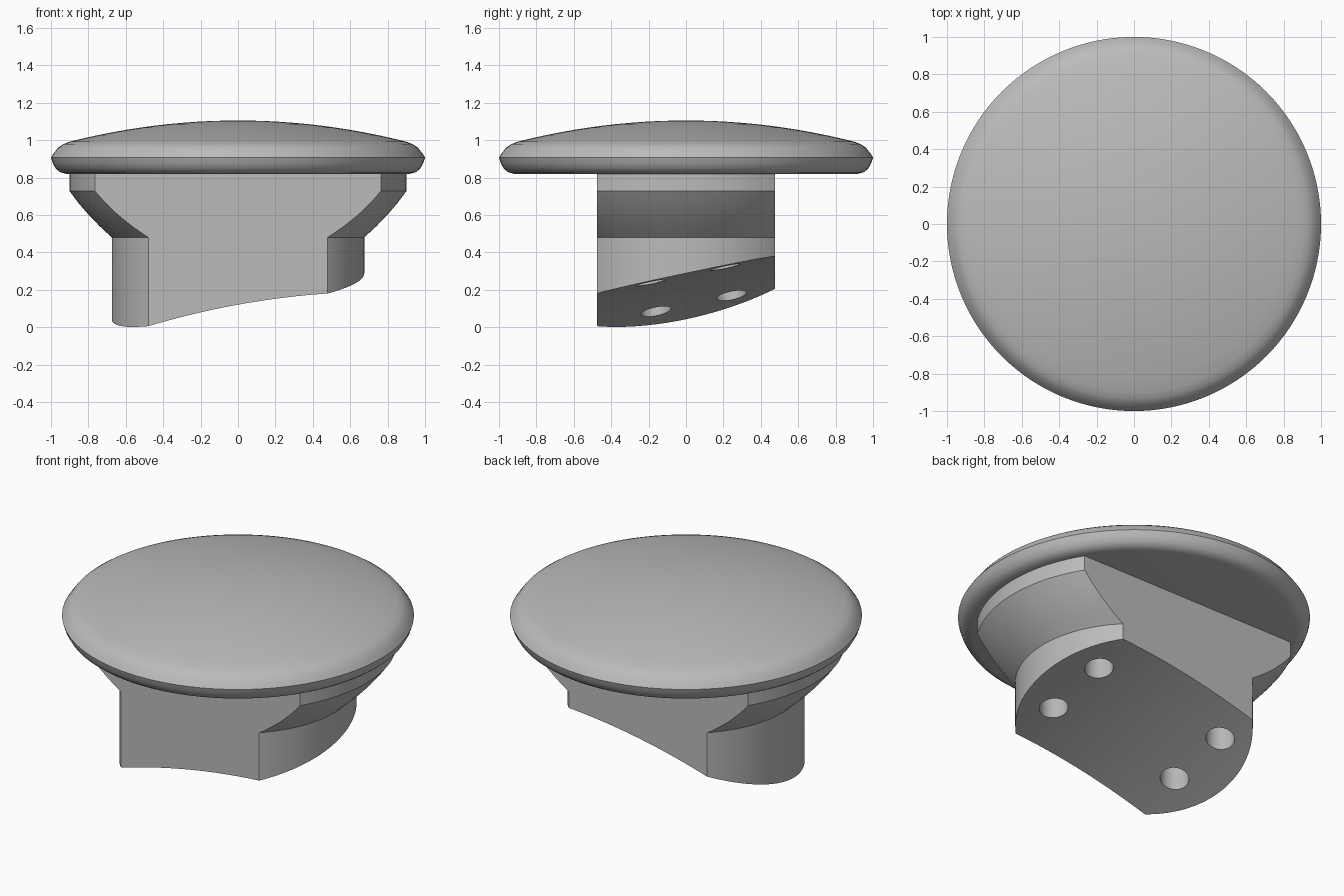
import bpy, bmesh, math
from mathutils import Vector

cube = bpy.data.objects.get("Cube")
if cube:
    bpy.data.objects.remove(cube, do_unlink=True)

grey = bpy.data.materials.new("plain_grey")
grey.use_nodes = True
colour = (0.5, 0.5, 0.5, 1)
grey.diffuse_color = colour
grey.node_tree.nodes["Principled BSDF"].inputs["Base Color"].default_value = colour


def make_object(name, bm):
    bmesh.ops.remove_doubles(bm, verts=bm.verts, dist=1e-5)
    bmesh.ops.recalc_face_normals(bm, faces=bm.faces)
    mesh = bpy.data.meshes.new(name)
    bm.to_mesh(mesh)
    bm.free()
    mesh.materials.append(grey)
    obj = bpy.data.objects.new(name, mesh)
    bpy.context.collection.objects.link(obj)
    return obj


def revolve(name, profile, steps):
    """Spin a (radius, height) profile that starts and ends on the z axis."""
    bm = bmesh.new()
    verts = [bm.verts.new((r, 0, z)) for r, z in profile]
    edges = [bm.edges.new(pair) for pair in zip(verts, verts[1:])]
    bmesh.ops.spin(bm, geom=verts + edges, cent=(0, 0, 0), axis=(0, 0, 1),
                   angle=math.tau, steps=steps)
    return make_object(name, bm)


def select_only(obj):
    bpy.ops.object.select_all(action='DESELECT')
    obj.select_set(True)
    bpy.context.view_layer.objects.active = obj


def boolean(obj, cutter, operation):
    cutter.hide_render = True
    mod = obj.modifiers.new("cut", 'BOOLEAN')
    mod.operation = operation
    mod.solver = 'EXACT'
    mod.object = cutter
    select_only(obj)
    bpy.ops.object.modifier_apply(modifier=mod.name)
    bpy.data.objects.remove(cutter, do_unlink=True)


def smooth(obj, degrees):
    select_only(obj)
    bpy.ops.object.shade_smooth_by_angle(angle=math.radians(degrees))


SLOPE_X, SLOPE_Y, BEND = 0.182, 0.21, 0.12
HALF_DEPTH = 0.475


def seat_height(x, y):
    """Height of the tilted, slightly arched underside."""
    return 0.22 + SLOPE_X * x + SLOPE_Y * y - BEND * x * x


# Domed cap with a rounded rim
dome = [(0.9 * i / 12, 1.105 - 0.14 * (0.9 * i / 12) ** 2) for i in range(13)]
rim = [(0.935, 0.978), (0.962, 0.96), (0.985, 0.93), (1.0, 0.908),
       (0.99, 0.875), (0.973, 0.846), (0.95, 0.828), (0.92, 0.82), (0, 0.82)]
cap = revolve("domed_cap", dome + rim, 128)
smooth(cap, 35)

# Round stem that flares out beneath the cap
stem = revolve("flared_stem", [(0, -0.3), (0.675, -0.3), (0.675, 0.48),
                               (0.74, 0.54), (0.8, 0.602), (0.853, 0.664),
                               (0.9, 0.727), (0.9, 0.825), (0, 0.825)], 128)

# Trim block: flat front and back, arched tilted underside
bm = bmesh.new()
rings = []
for i in range(33):
    x = -1 + i / 16
    rings.append([bm.verts.new((x, y, z)) for y, z in (
        (-HALF_DEPTH, seat_height(x, -HALF_DEPTH)),
        (HALF_DEPTH, seat_height(x, HALF_DEPTH)),
        (HALF_DEPTH, 1.2), (-HALF_DEPTH, 1.2))])
for a, b in zip(rings, rings[1:]):
    for k in range(4):
        n = (k + 1) % 4
        bm.faces.new((a[k], a[n], b[n], b[k]))
bm.faces.new(rings[0])
bm.faces.new(rings[-1])
boolean(stem, make_object("trim_block", bm), 'INTERSECT')

# Four blind holes drilled square to the underside
axis = Vector((-SLOPE_X, -SLOPE_Y, 1)).normalized()
turn = axis.to_track_quat('Z', 'Y').to_matrix().to_4x4()
bm = bmesh.new()
for x, ys in ((-0.435, (-0.16, 0.243)), (0.437, (-0.19, 0.21))):
    for y in ys:
        drill = turn.copy()
        drill.translation = (x, y, seat_height(x, y))
        bmesh.ops.create_cone(bm, cap_ends=True, segments=32, radius1=0.082,
                              radius2=0.082, depth=0.6, matrix=drill)
boolean(stem, make_object("hole_drills", bm), 'DIFFERENCE')
smooth(stem, 25)
